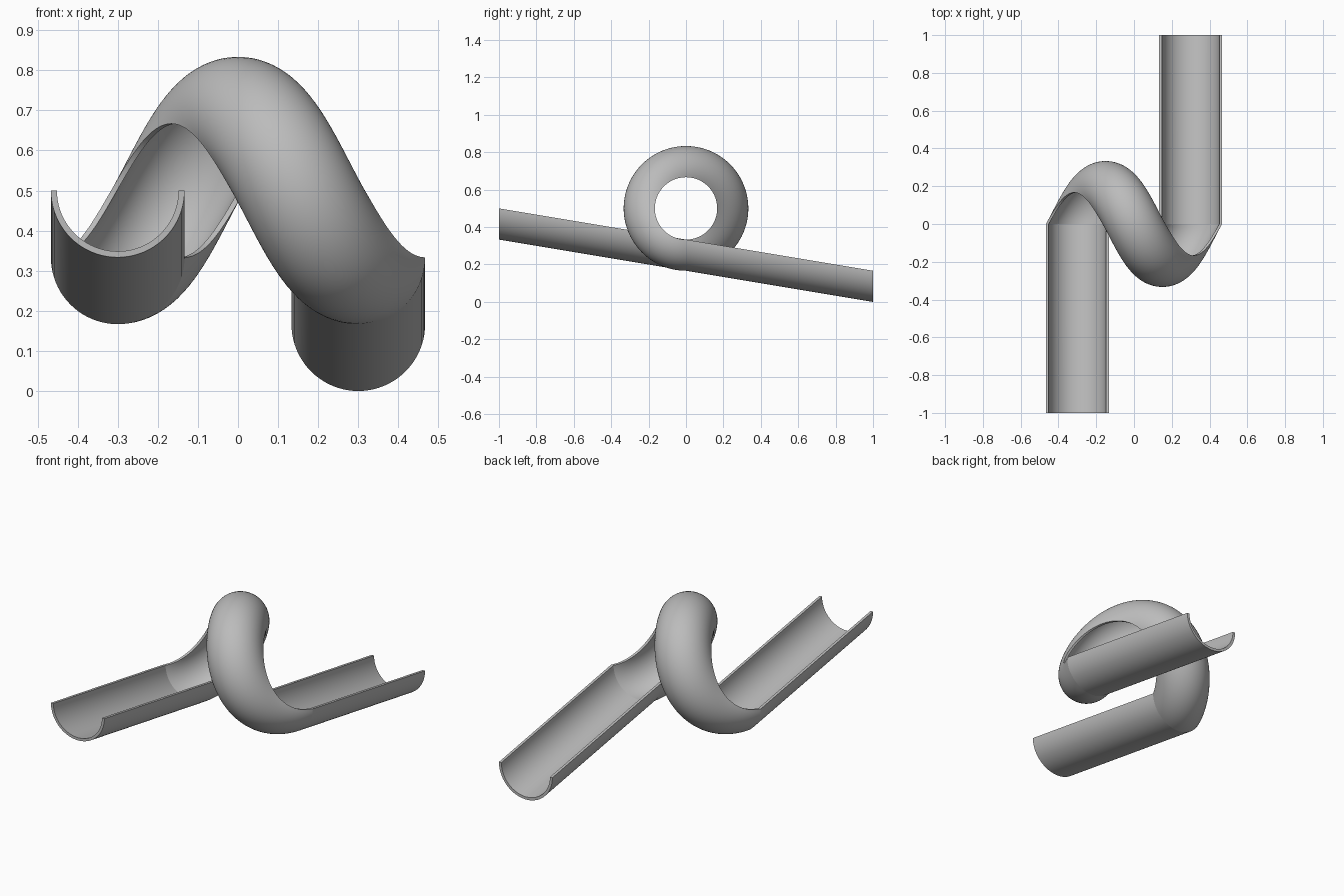
import bpy, bmesh, math

if "Cube" in bpy.data.objects:
    bpy.data.objects.remove(bpy.data.objects["Cube"])

R = 1 / 6        # outer radius of the half-pipe
WALL = 0.015     # wall thickness
OFFSET = 0.3     # sideways position of each straight trough
LOOP_R = 1 / 6   # radius of the rim path in the loop
LOOP_Z = 0.5     # height of the loop axis
SEG = 40

grey = bpy.data.materials.new("light grey")
grey.diffuse_color = (0.5, 0.5, 0.5, 1)
grey.use_nodes = True
grey.node_tree.nodes["Principled BSDF"].inputs["Base Color"].default_value = grey.diffuse_color

# Half-pipe cross-section: (sideways, depth below the rim)
def arc(r):
    return [(-r * math.cos(math.pi * i / SEG), r * math.sin(math.pi * i / SEG))
            for i in range(SEG + 1)]

profile = arc(R) + arc(R - WALL)[::-1]


# Sweep the section through frames of (rim centre, depth direction)
def sweep(name, frames, cap_start, cap_end):
    bm = bmesh.new()
    rings = []
    for (cx, cy, cz), (dy, dz) in frames:
        rings.append([bm.verts.new((cx + u, cy + d * dy, cz + d * dz))
                      for u, d in profile])
    n = len(profile)
    for a, b in zip(rings, rings[1:]):
        for i in range(n):
            j = (i + 1) % n
            bm.faces.new((a[i], a[j], b[j], b[i]))
    # End faces, made as strips between outer and inner arcs
    caps = []
    for ring, keep in ((rings[0], cap_start), (rings[-1], cap_end)):
        for i in range(SEG):
            f = bm.faces.new((ring[i], ring[i + 1], ring[n - 2 - i], ring[n - 1 - i]))
            if not keep:
                caps.append(f)
    bmesh.ops.recalc_face_normals(bm, faces=bm.faces[:])
    bmesh.ops.delete(bm, geom=caps, context='FACES_ONLY')
    mesh = bpy.data.meshes.new(name)
    bm.to_mesh(mesh)
    bm.free()
    obj = bpy.data.objects.new(name, mesh)
    bpy.context.collection.objects.link(obj)
    mesh.materials.append(grey)
    bpy.ops.object.select_all(action='DESELECT')
    obj.select_set(True)
    bpy.context.view_layer.objects.active = obj
    bpy.ops.object.shade_smooth_by_angle(angle=math.radians(35))


# Sloping troughs, falling one sixth per unit of y
down = (0, -1)
rim = LOOP_Z - LOOP_R
sweep("entry_trough", [((-OFFSET, -1, rim + 1 / 6), down),
                       ((-OFFSET, 0, rim), down)], True, False)
sweep("exit_trough", [((OFFSET, 0, rim), down),
                      ((OFFSET, 1, rim - 1 / 6), down)], False, True)

# Corkscrew loop joining the two troughs, open towards its axis
loop = []
STEPS = 96
for i in range(STEPS + 1):
    a = 2 * math.pi * i / STEPS
    dy, dz = math.sin(a), -math.cos(a)
    loop.append(((-OFFSET + 2 * OFFSET * i / STEPS, LOOP_R * dy, LOOP_Z + LOOP_R * dz),
                 (dy, dz)))
sweep("loop", loop, False, False)
